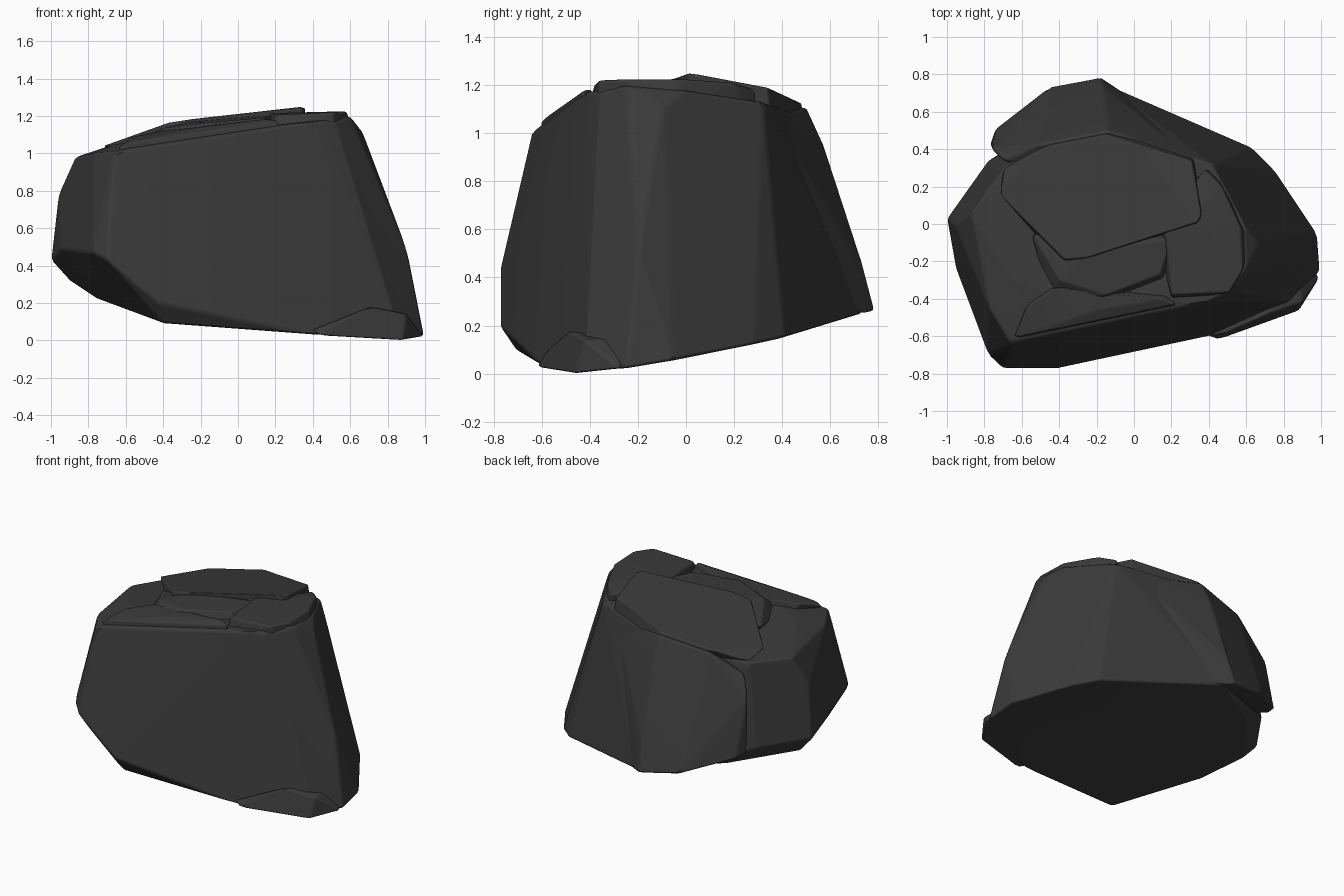
import bpy, bmesh
from math import radians

stone = bpy.data.materials.new("dark_stone")
stone.diffuse_color = (0.042, 0.042, 0.042, 1)


def chunk(name, points, bevel=0.02, merge=5):
    """Faceted rock piece: hull of a few corner points with worn edges."""
    bm = bmesh.new()
    for p in points:
        bm.verts.new(p)
    bmesh.ops.convex_hull(bm, input=bm.verts[:])
    loose = [v for v in bm.verts if not v.link_faces]
    bmesh.ops.delete(bm, geom=loose, context='VERTS')
    bmesh.ops.dissolve_limit(bm, angle_limit=radians(merge),
                             verts=bm.verts[:], edges=bm.edges[:])
    bmesh.ops.recalc_face_normals(bm, faces=bm.faces[:])
    me = bpy.data.meshes.new(name)
    bm.to_mesh(me)
    bm.free()
    me.materials.append(stone)
    ob = bpy.data.objects.new(name, me)
    bpy.context.collection.objects.link(ob)
    bpy.context.view_layer.objects.active = ob
    ob.select_set(True)
    bpy.ops.object.shade_smooth_by_angle(angle=radians(40))
    ob.select_set(False)
    mod = ob.modifiers.new("worn_edges", 'BEVEL')
    mod.width = bevel
    mod.segments = 2
    mod.limit_method = 'ANGLE'
    mod.angle_limit = radians(8)
    mod.harden_normals = True
    return ob


# Main boulder: underside, widest outline, then top rim
chunk("boulder_body", [
    (0.87, -0.42, 0.01), (0.995, -0.25, 0.02), (0.98, -0.05, 0.055),
    (0.76, 0.28, 0.12), (0.63, 0.41, 0.15), (-0.13, 0.74, 0.25),
    (0.40, -0.60, 0.03), (-0.4, -0.70, 0.09), (-0.75, -0.25, 0.22),
    (-0.9, 0.02, 0.32), (-0.6, 0.42, 0.3),
    (-1.0, 0.03, 0.43), (-0.95, -0.25, 0.49), (-0.70, -0.775, 0.43),
    (-0.42, -0.775, 0.20), (-0.78, -0.70, 0.47), (-0.78, 0.34, 0.42),
    (0.90, -0.2, 0.5), (-0.96, 0.0, 0.78),
    (-0.87, 0.06, 0.98), (-0.66, -0.64, 1.01), (-0.77, -0.46, 1.0),
    (-0.70, 0.30, 0.99), (-0.13, 0.50, 1.07), (-0.66, -0.3, 1.05),
    (0.40, -0.42, 1.17), (0.52, -0.36, 1.17), (0.60, -0.25, 1.20),
    (0.59, 0.0, 1.18), (0.42, 0.32, 1.13), (0.67, -0.1, 1.11),
    (-0.3, -0.44, 1.10),
], 0.018)

# Protruding slab on the back left
chunk("back_slab", [
    (-0.70, 0.34, 0.92), (-0.76, 0.40, 0.80), (-0.77, 0.42, 0.42),
    (-0.74, 0.51, 0.40), (-0.45, 0.735, 0.30), (-0.18, 0.785, 0.26),
    (-0.12, 0.75, 0.25), (-0.14, 0.50, 1.11), (-0.50, 0.43, 1.05),
    (-0.15, 0.57, 0.96), (-0.16, 0.73, 0.47),
    (-0.2, 0.2, 1.05), (-0.3, 0.2, 0.35), (0.3, 0.36, 1.06),
    (0.35, 0.42, 0.3),
], 0.015)

# Raised sheet on top
chunk("top_sheet", [
    (-0.72, 0.16, 1.04), (-0.37, -0.19, 1.165), (-0.25, -0.18, 1.185),
    (0.34, 0.01, 1.25), (0.36, 0.05, 1.245), (0.31, 0.34, 1.19),
    (-0.14, 0.48, 1.125), (-0.50, 0.41, 1.065), (-0.70, 0.3, 1.0),
    (-0.38, -0.22, 1.0), (0.35, -0.01, 1.0), (0.33, 0.36, 1.0),
    (-0.14, 0.51, 1.0),
], 0.01, 3)

# Broken ledges between the sheet and the front face
chunk("right_ledge", [
    (0.20, -0.38, 1.205), (0.17, -0.06, 1.215), (0.38, 0.29, 1.18),
    (0.47, 0.20, 1.21), (0.57, -0.02, 1.225), (0.58, -0.25, 1.225),
    (0.51, -0.365, 1.22), (0.20, -0.42, 1.05), (0.52, -0.36, 1.05),
    (0.64, -0.1, 1.05), (0.42, 0.30, 1.0), (0.1, 0.0, 1.0),
], 0.012, 3)
chunk("middle_ledge", [
    (-0.40, -0.30, 1.135), (-0.15, -0.38, 1.165), (0.14, -0.27, 1.19),
    (0.20, -0.08, 1.205), (-0.25, -0.15, 1.17), (-0.45, -0.45, 1.0),
    (-0.15, -0.45, 1.0), (0.2, -0.35, 1.0), (0.2, 0.0, 1.0),
    (-0.5, -0.1, 1.0), (-0.55, -0.05, 1.07),
], 0.01, 3)
chunk("front_ledge", [
    (-0.58, -0.45, 1.085), (-0.42, -0.34, 1.12), (-0.20, -0.46, 1.14),
    (0.16, -0.40, 1.185), (0.22, -0.43, 1.175), (-0.30, -0.54, 1.10),
    (-0.60, -0.60, 1.055), (-0.64, -0.60, 1.03), (-0.60, -0.62, 0.9),
    (0.22, -0.46, 0.95), (0.2, -0.3, 0.95), (-0.5, -0.35, 0.95),
], 0.01, 3)

# Chip at the front right foot
chunk("foot_chip", [
    (0.39, -0.60, 0.05), (0.45, -0.62, 0.025), (0.88, -0.465, 0.0),
    (0.995, -0.28, 0.02), (0.90, -0.42, 0.14), (0.70, -0.49, 0.18),
    (0.50, -0.575, 0.10), (0.6, -0.3, 0.06), (0.88, -0.25, 0.15),
    (0.9, -0.2, 0.05),
], 0.012, 3)
